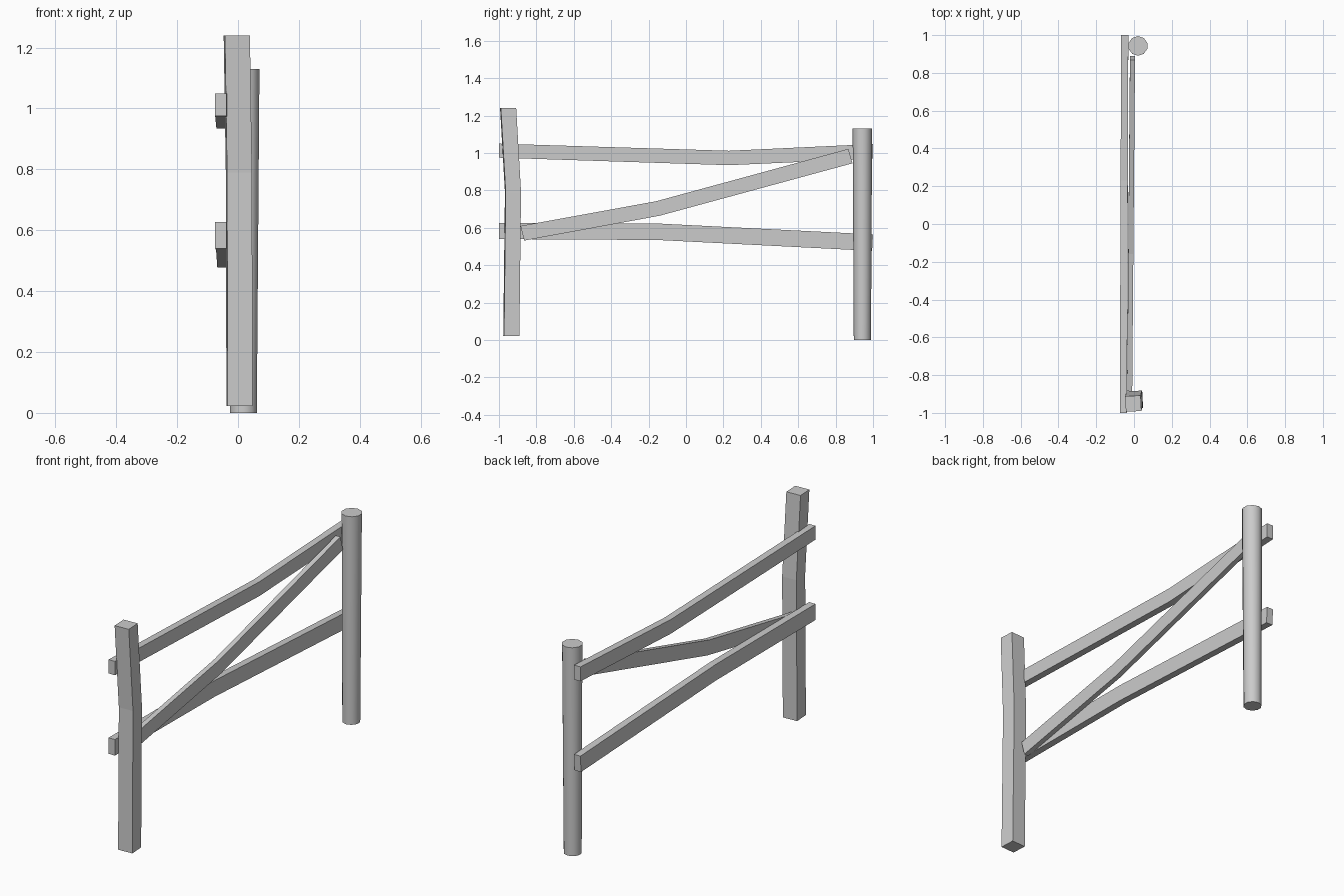
import bpy
import bmesh
import math
from mathutils import Vector

cube = bpy.data.objects.get("Cube")
if cube:
    bpy.data.objects.remove(cube, do_unlink=True)

GREY = (0.6, 0.6, 0.6, 1.0)
mat = bpy.data.materials.new("plain grey")
mat.use_nodes = True
mat.diffuse_color = GREY
mat.node_tree.nodes["Principled BSDF"].inputs["Base Color"].default_value = GREY


def loft(name, rings):
    """Skin a list of matching vertex rings and cap both ends."""
    bm = bmesh.new()
    loops = [[bm.verts.new(p) for p in ring] for ring in rings]
    n = len(loops[0])
    for a, b in zip(loops, loops[1:]):
        for i in range(n):
            j = (i + 1) % n
            bm.faces.new((a[i], a[j], b[j], b[i]))
    bm.faces.new(loops[0][::-1])
    bm.faces.new(loops[-1])
    bmesh.ops.recalc_face_normals(bm, faces=bm.faces)
    mesh = bpy.data.meshes.new(name)
    bm.to_mesh(mesh)
    bm.free()
    mesh.materials.append(mat)
    obj = bpy.data.objects.new(name, mesh)
    bpy.context.collection.objects.link(obj)
    return obj


def rail(name, thick, stations):
    """Bent plank; each station is x centre, (y, z) of lower and upper edge."""
    h = thick / 2
    return loft(name, [[(x - h, *lo), (x + h, *lo), (x + h, *hi), (x - h, *hi)]
                       for x, lo, hi in stations])


def post(name, sides, turn, stations):
    """Upright post; each station is a centre point and corner radius."""
    rings = []
    for centre, r in stations:
        ring = []
        for i in range(sides):
            a = turn + math.tau * i / sides
            ring.append(Vector(centre) + Vector((r * math.cos(a), r * math.sin(a), 0)))
        rings.append(ring)
    return loft(name, rings)


# Posts
post("square_post", 4, math.radians(48), [
    ((0.005, -0.934, 0.023), 0.058),
    ((0.003, -0.925, 0.79), 0.058),
    ((-0.004, -0.951, 1.24), 0.058)])
round_post = post("round_post", 10, math.radians(18), [
    ((0.018, 0.943, 0.0), 0.046),
    ((0.021, 0.943, 1.13), 0.052)])

# Horizontal rails
rail("top_rail", 0.038, [
    (-0.056, (-1.0, 0.975), (-1.0, 1.05)),
    (-0.052, (0.23, 0.935), (0.23, 1.012)),
    (-0.049, (1.0, 0.97), (1.0, 1.048))])
rail("bottom_rail", 0.038, [
    (-0.056, (-1.0, 0.54), (-1.0, 0.627)),
    (-0.053, (-0.15, 0.535), (-0.15, 0.623)),
    (-0.049, (0.995, 0.477), (1.0, 0.565))])

# Diagonal brace
rail("diagonal_brace", 0.027, [
    (-0.023, (-0.865, 0.532), (-0.885, 0.61)),
    (-0.017, (-0.14, 0.665), (-0.16, 0.742)),
    (-0.008, (0.89, 0.945), (0.868, 1.022))])

# Smooth the round post while its cap edges stay sharp
bpy.ops.object.select_all(action='DESELECT')
round_post.select_set(True)
bpy.context.view_layer.objects.active = round_post
bpy.ops.object.shade_smooth_by_angle(angle=math.radians(45))
